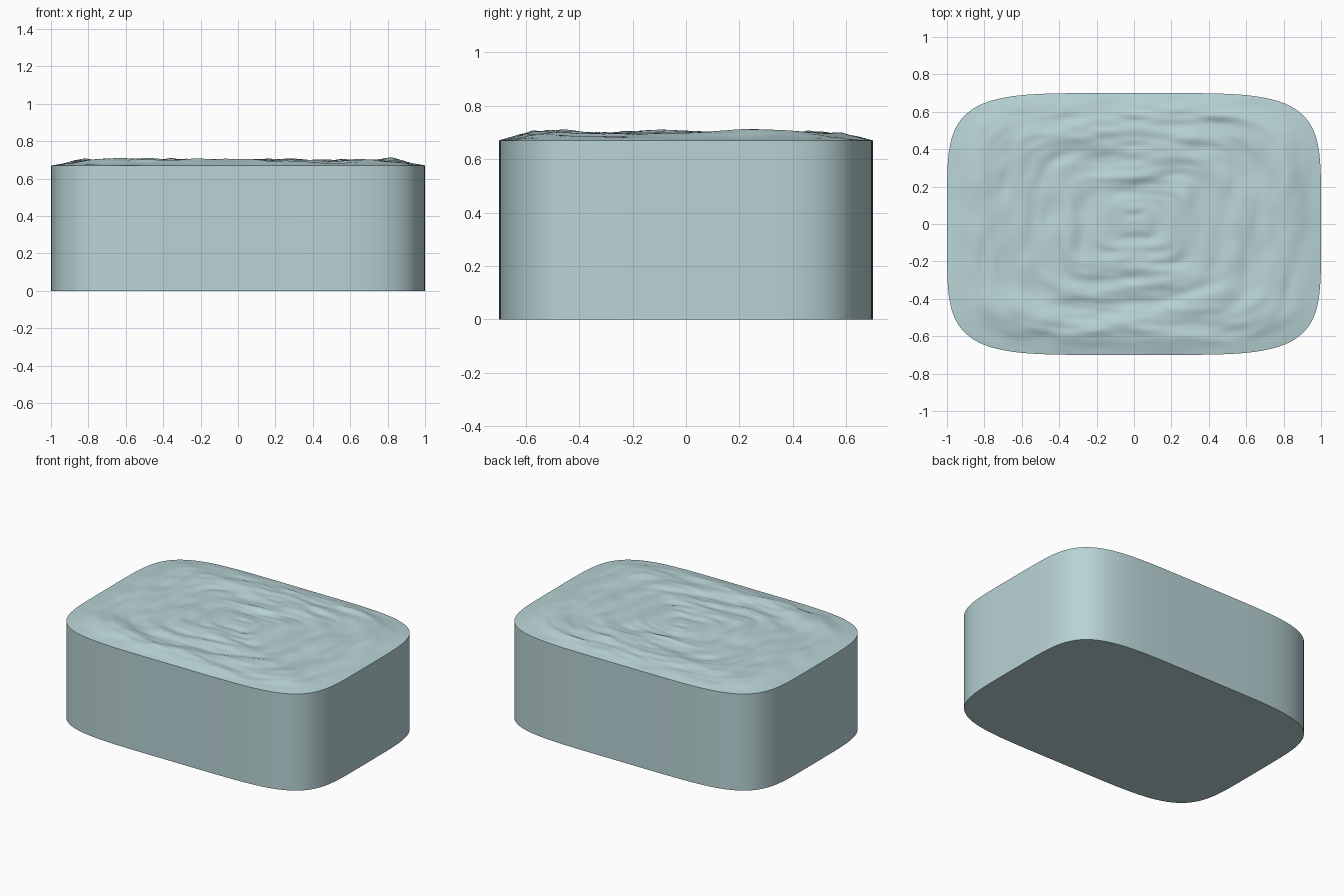
import bpy, bmesh, math
from mathutils import Vector, noise

if "Cube" in bpy.data.objects:
    bpy.data.objects.remove(bpy.data.objects["Cube"])

HALF_X, HALF_Y, RIM_Z = 1.0, 0.7, 0.67
POWER, SEGS, RINGS = 5.0, 192, 56


def outline(i):
    """Point on the rounded-rectangle (superellipse) footprint."""
    a = 2 * math.pi * i / SEGS
    c, s = math.cos(a), math.sin(a)
    r = (abs(c) ** POWER + abs(s) ** POWER) ** (-1 / POWER)
    return HALF_X * r * c, HALF_Y * r * s


def top_z(x, y, t):
    """Rough top: rises from the rim, with ripples stretched along the rim."""
    rise = min(1.0, (1 - t) / 0.17)
    coarse = noise.noise(Vector((x * 3.0, y * 3.0, t * 7.0)))
    fine = noise.noise(Vector((x * 7.0, y * 7.0, t * 16.0 + 9.0)))
    return RIM_Z + rise * max(0.004, 0.025 + 0.018 * coarse + 0.008 * fine)


bm = bmesh.new()
ring_pts = [outline(i) for i in range(SEGS)]

# Flat base and straight side wall
base = [bm.verts.new((x, y, 0)) for x, y in ring_pts]
bm.faces.new(base[::-1])
prev = base

# Uneven top made of shrinking rings, closed by a centre fan
for k in range(RINGS):
    t = 1 - k / RINGS
    ring = [bm.verts.new((x * t, y * t, top_z(x * t, y * t, t))) for x, y in ring_pts]
    for i in range(SEGS):
        j = (i + 1) % SEGS
        bm.faces.new((prev[i], prev[j], ring[j], ring[i]))
    prev = ring
centre = bm.verts.new((0, 0, top_z(0, 0, 0)))
for i in range(SEGS):
    bm.faces.new((prev[i], prev[(i + 1) % SEGS], centre))

mesh = bpy.data.meshes.new("rough_topped_block")
bm.to_mesh(mesh)
bm.free()
block = bpy.data.objects.new("rough_topped_block", mesh)
bpy.context.collection.objects.link(block)

# Single pale blue-green colour
mat = bpy.data.materials.new("pale_blue_green")
mat.diffuse_color = (0.485, 0.655, 0.67, 1)
mat.use_nodes = True
mat.node_tree.nodes["Principled BSDF"].inputs["Base Color"].default_value = mat.diffuse_color
mesh.materials.append(mat)

bpy.context.view_layer.objects.active = block
block.select_set(True)
bpy.ops.object.shade_smooth_by_angle(angle=math.radians(40))
